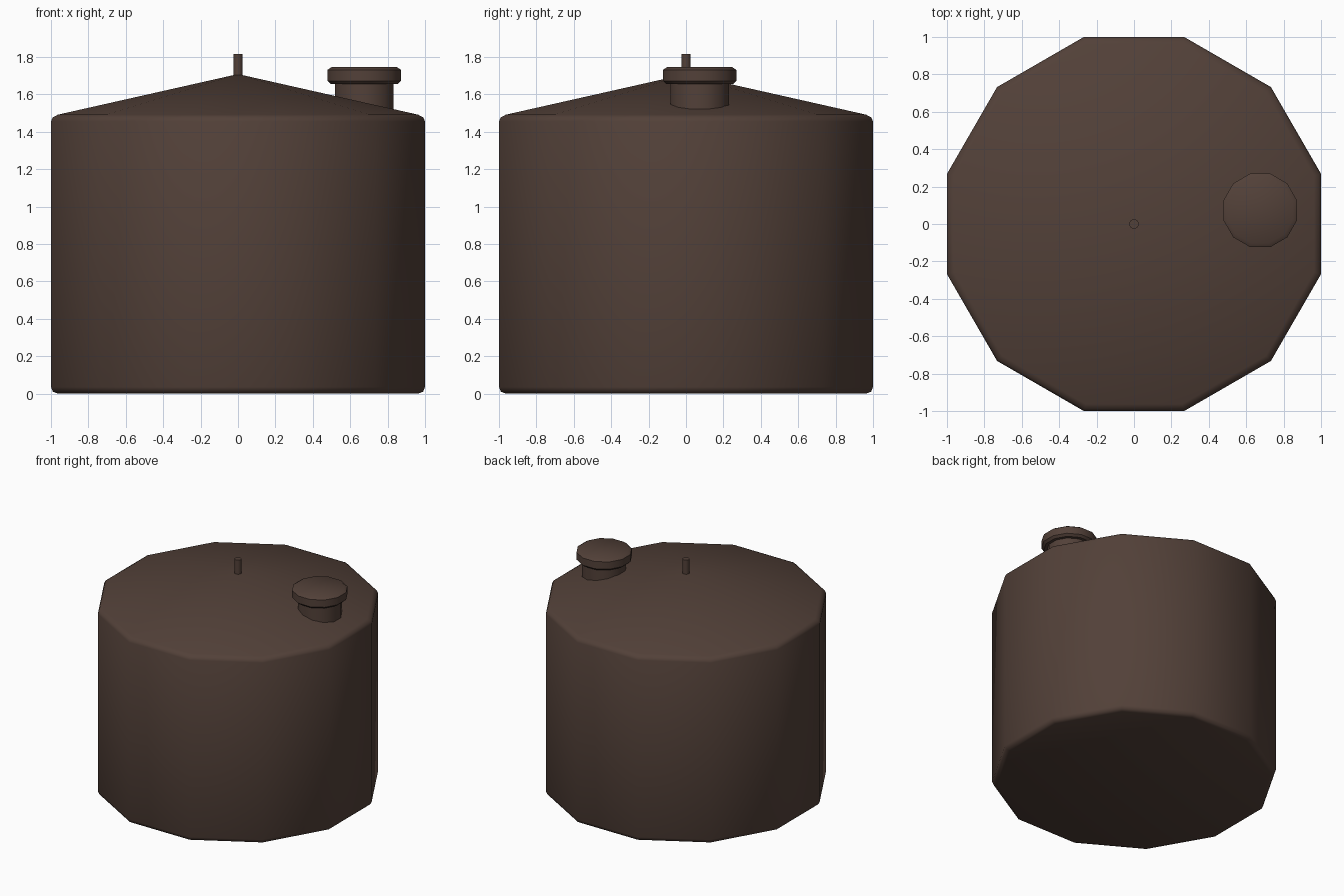
import bpy, math

if "Cube" in bpy.data.objects:
    bpy.data.objects.remove(bpy.data.objects["Cube"])

brown = bpy.data.materials.new("dark brown plastic")
brown.diffuse_color = (0.085, 0.052, 0.040, 1)
brown.use_nodes = True
brown.node_tree.nodes["Principled BSDF"].inputs["Base Color"].default_value = brown.diffuse_color


def lathe(name, profile, x=0, y=0, sides=12, angle=60):
    """Closed turned part; profile is (flat-to-centre distance, z) from bottom to top."""
    k = 1 / math.cos(math.pi / sides)
    verts, faces, rings = [], [], []
    for r, z in profile:
        if r == 0:
            rings.append([len(verts)] * sides)
            verts.append((x, y, z))
            continue
        rings.append(list(range(len(verts), len(verts) + sides)))
        for i in range(sides):
            a = 2 * math.pi * (i + 0.5) / sides
            verts.append((x + r * k * math.cos(a), y + r * k * math.sin(a), z))
    for low, high in zip(rings, rings[1:]):
        for i in range(sides):
            j = (i + 1) % sides
            quad = [low[i], low[j], high[j], high[i]]
            faces.append(list(dict.fromkeys(quad)))
    # flat end caps where the profile does not reach the axis
    if profile[0][0] > 0:
        faces.append(rings[0][::-1])
    if profile[-1][0] > 0:
        faces.append(rings[-1])
    mesh = bpy.data.meshes.new(name)
    mesh.from_pydata(verts, [], faces)
    mesh.materials.append(brown)
    ob = bpy.data.objects.new(name, mesh)
    bpy.context.collection.objects.link(ob)
    bpy.context.view_layer.objects.active = ob
    ob.select_set(True)
    bpy.ops.object.shade_smooth_by_angle(angle=math.radians(angle))
    ob.select_set(False)
    return ob


# tank body with rounded rims and conical roof
lathe("tank_body", [(0.965, 0), (0.99, 0.01), (1, 0.035), (1, 1.455),
                    (0.99, 1.477), (0.963, 1.491), (0, 1.708)])

# filler hatch: neck sunk into the roof, and chamfered lid
HX, HY = 0.675, 0.073
lathe("hatch_neck", [(0.157, 1.48), (0.157, 1.67)], HX, HY, angle=35)
lathe("hatch_lid", [(0.18, 1.656), (0.197, 1.672), (0.197, 1.73), (0.175, 1.745)],
      HX, HY, angle=35)

# vent pin at the roof peak
lathe("vent_pin", [(0.025, 1.68), (0.025, 1.815)], sides=12, angle=35)
